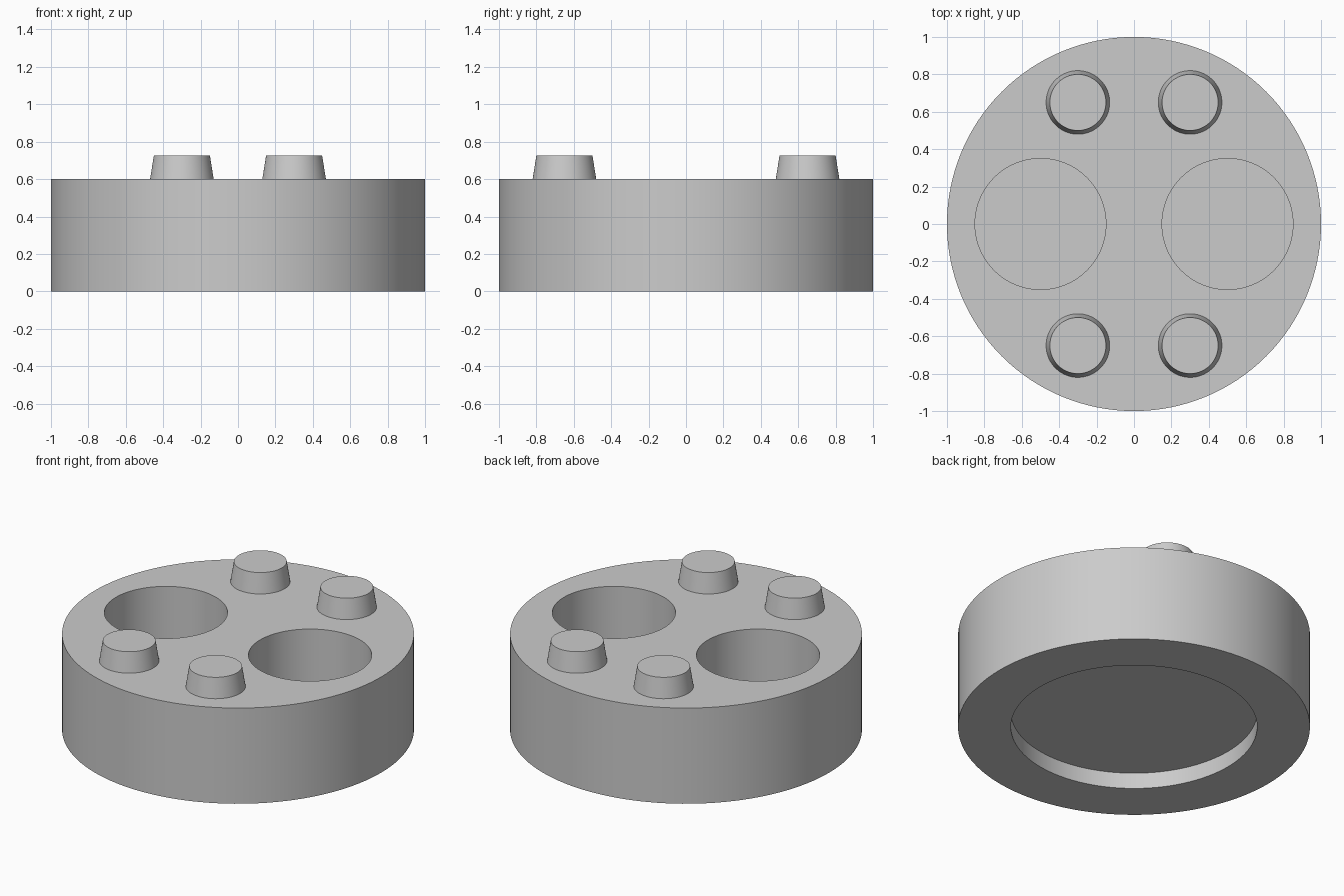
import bpy
import bmesh
import math

# Remove the default cube
cube = bpy.data.objects.get("Cube")
if cube:
    bpy.data.objects.remove(cube, do_unlink=True)

SEGMENTS = 128
BODY_RADIUS, BODY_HEIGHT = 1.0, 0.6

# Single plain grey
grey = bpy.data.materials.new("light_grey")
grey.use_nodes = True
colour = (0.6, 0.6, 0.6, 1.0)
grey.diffuse_color = colour
grey.node_tree.nodes["Principled BSDF"].inputs["Base Color"].default_value = colour


def make_round(name, x, y, z_low, z_high, r_low, r_high, open_base=False):
    """Upright cylinder or tapered cone between two heights."""
    bm = bmesh.new()
    bmesh.ops.create_cone(bm, cap_ends=True, segments=SEGMENTS,
                          radius1=r_low, radius2=r_high, depth=z_high - z_low)
    if open_base:
        base = [f for f in bm.faces if f.normal.z < -0.9]
        bmesh.ops.delete(bm, geom=base, context='FACES_ONLY')
    bmesh.ops.translate(bm, verts=bm.verts, vec=(x, y, (z_low + z_high) / 2))
    mesh = bpy.data.meshes.new(name)
    bm.to_mesh(mesh)
    bm.free()
    mesh.materials.append(grey)
    obj = bpy.data.objects.new(name, mesh)
    bpy.context.collection.objects.link(obj)
    return obj


def activate(obj):
    bpy.ops.object.select_all(action='DESELECT')
    obj.select_set(True)
    bpy.context.view_layer.objects.active = obj


def cut(target, cutter):
    """Subtract the cutter from the target and discard it."""
    cutter.hide_render = True
    mod = target.modifiers.new("cut", 'BOOLEAN')
    mod.operation = 'DIFFERENCE'
    mod.solver = 'EXACT'
    mod.object = cutter
    activate(target)
    bpy.ops.object.modifier_apply(modifier=mod.name)
    bpy.data.objects.remove(cutter, do_unlink=True)


def smooth(obj):
    activate(obj)
    bpy.ops.object.shade_smooth_by_angle(angle=math.radians(30))


# Main disc
body = make_round("body", 0, 0, 0, BODY_HEIGHT, BODY_RADIUS, BODY_RADIUS)

# Two blind holes sunk from the top
for side in (-1, 1):
    cut(body, make_round("hole_cutter", side * 0.5, 0, 0.2, 0.8, 0.35, 0.35))

# Shallow round recess underneath
cut(body, make_round("recess_cutter", 0, 0, -0.2, 0.1, 0.7, 0.7))
smooth(body)

# Four tapered pegs on the top face
for end, y in (("front", -0.65), ("back", 0.65)):
    for side, x in (("right", -0.3), ("left", 0.3)):
        peg = make_round(f"{end}_{side}_peg", x, y, BODY_HEIGHT, 0.725,
                         0.17, 0.15, open_base=True)
        smooth(peg)
